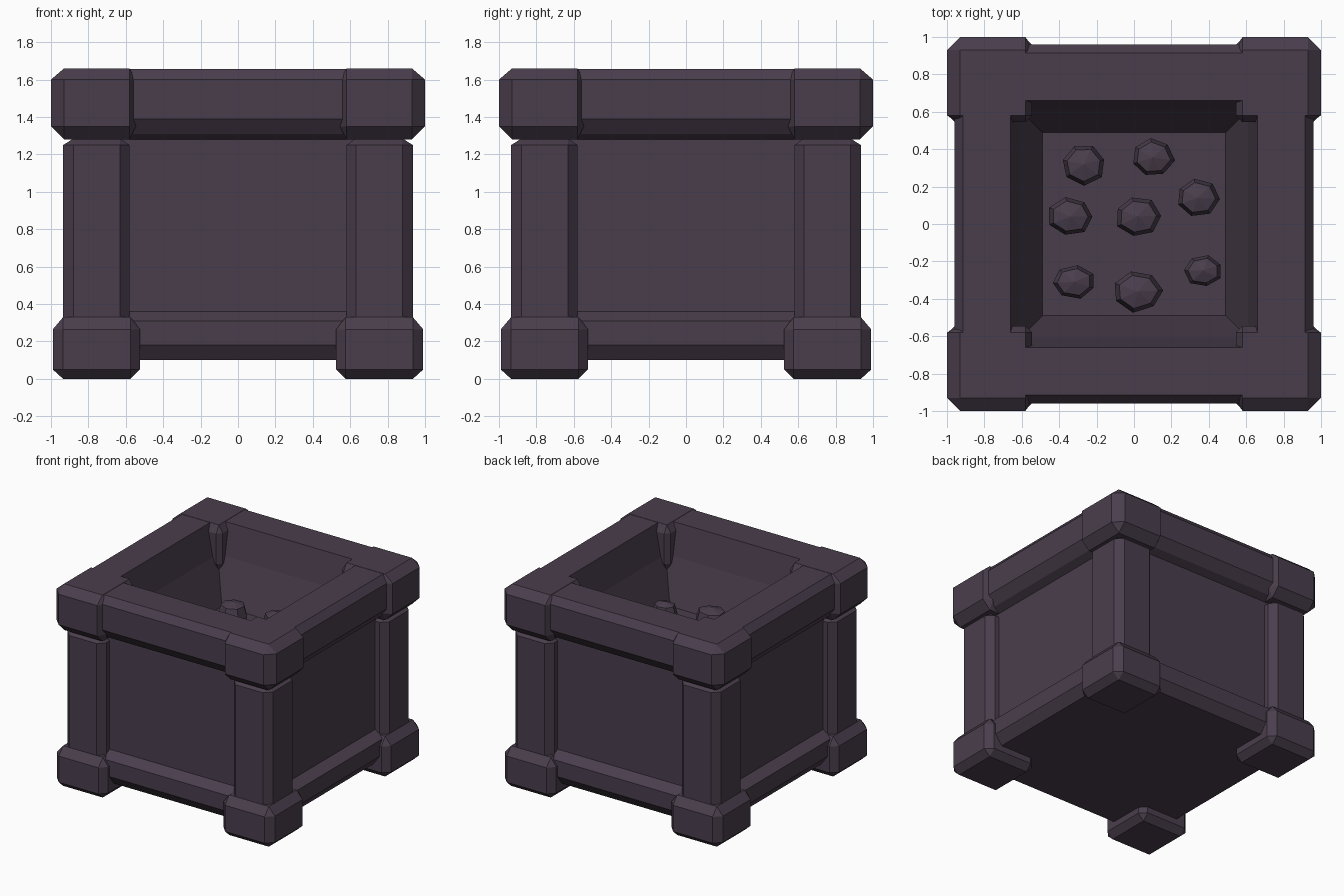
import bpy, bmesh, math, random
from mathutils import Vector

random.seed(4)
if "Cube" in bpy.data.objects:
    bpy.data.objects.remove(bpy.data.objects["Cube"], do_unlink=True)

stone = bpy.data.materials.new("dark_purple_stone")
stone.use_nodes = True
COLOUR = (0.068, 0.048, 0.073, 1)
stone.diffuse_color = COLOUR
stone.node_tree.nodes["Principled BSDF"].inputs["Base Color"].default_value = COLOUR


def finish(name, bm):
    bmesh.ops.recalc_face_normals(bm, faces=bm.faces[:])
    mesh = bpy.data.meshes.new(name)
    bm.to_mesh(mesh)
    bm.free()
    mesh.materials.append(stone)
    obj = bpy.data.objects.new(name, mesh)
    bpy.context.collection.objects.link(obj)


def chamfered_block(name, side, z, sx, sy):
    """Block with chamfered edges; side and z are (low, low inset, high inset, high)."""
    bm = bmesh.new()
    for axis in range(3):
        spans = [(s[0], s[3]) if i == axis else (s[1], s[2])
                 for i, s in enumerate((side, side, z))]
        for x in spans[0]:
            for y in spans[1]:
                for h in spans[2]:
                    bm.verts.new((x * sx, y * sy, h))
    bmesh.ops.convex_hull(bm, input=bm.verts[:])
    bmesh.ops.dissolve_limit(bm, angle_limit=0.01, verts=bm.verts[:], edges=bm.edges[:])
    finish(name, bm)


def bridge(bm, a, b):
    for i in range(len(a)):
        j = (i + 1) % len(a)
        bm.faces.new((a[i], a[j], b[j], b[i]))


# Square body: plinth, panels, top rail, sloping pit and its floor
profile = [(.86, .10), (.92, .18), (.92, .31), (.84, .36), (.84, 1.28), (.90, 1.31),
           (.96, 1.39), (.96, 1.60), (.915, 1.658), (.66, 1.658), (.61, 1.40), (.49, 1.05)]
bm = bmesh.new()
rings = [[bm.verts.new((r * sx, r * sy, z)) for sx, sy in ((1, 1), (-1, 1), (-1, -1), (1, -1))]
         for r, z in profile]
for low, high in zip(rings, rings[1:]):
    bridge(bm, low, high)
bm.faces.new(rings[0])
bm.faces.new(rings[-1])
finish("planter_body", bm)

# Foot, post and cap at each corner
for sx, x_name in ((1, "left"), (-1, "right")):
    for sy, y_name in ((1, "back"), (-1, "front")):
        tag = f"{y_name}_{x_name}"
        chamfered_block("foot_" + tag, (.525, .575, .935, .99), (0, .05, .265, .33), sx, sy)
        chamfered_block("post_" + tag, (.58, .63, .88, .935), (.22, .25, 1.25, 1.285), sx, sy)
        chamfered_block("cap_" + tag, (.545, .58, .93, 1), (1.28, 1.35, 1.6, 1.66), sx, sy)

# Faceted pebbles on the pit floor: x, y, half width, half depth
pebbles = [(-.27, .32, .12, .11), (.10, .355, .115, .105), (.34, .14, .115, .10),
           (-.34, .04, .125, .105), (.02, .04, .12, .105), (-.32, -.31, .12, .09),
           (.02, -.36, .135, .11), (.37, -.25, .105, .085)]
for n, (x, y, rx, ry) in enumerate(pebbles):
    bm = bmesh.new()
    turn = random.random()
    wobble = [random.uniform(.93, 1.06) for _ in range(7)]
    levels = []
    for scale, z in ((.92, 1.04), (1, 1.11), (.8, 1.19)):
        levels.append([])
        for i, w in enumerate(wobble):
            a = turn + i * math.tau / 7
            levels[-1].append(bm.verts.new(
                (x + rx * w * scale * math.cos(a), y + ry * w * scale * math.sin(a), z)))
    bridge(bm, levels[0], levels[1])
    bridge(bm, levels[1], levels[2])
    bm.faces.new(levels[0])
    tip = bm.verts.new(Vector((x, y, 1.215)))
    for i in range(7):
        bm.faces.new((levels[2][i], levels[2][(i + 1) % 7], tip))
    finish(f"pebble_{n + 1}", bm)
